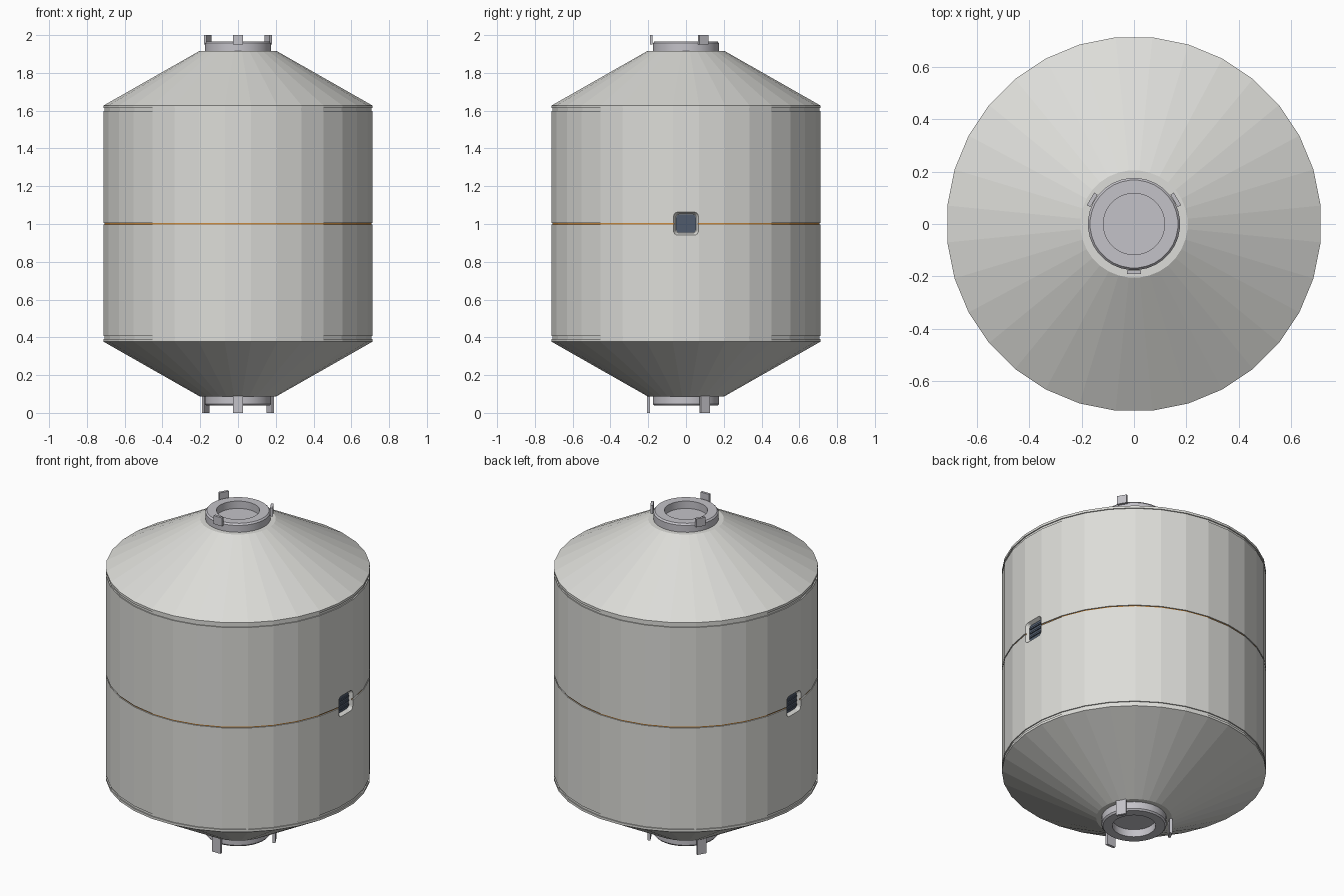
import bpy
import bmesh
import math
from mathutils import Matrix, Vector

if "Cube" in bpy.data.objects:
    bpy.data.objects.remove(bpy.data.objects["Cube"], do_unlink=True)

MID = 1.002      # height of the seam
RADIUS = 0.7155
SIDES = 32
FLAT = RADIUS * math.cos(math.pi / SIDES)


def material(name, rgb):
    mat = bpy.data.materials.new(name)
    mat.use_nodes = True
    mat.diffuse_color = (*rgb, 1)
    mat.node_tree.nodes["Principled BSDF"].inputs["Base Color"].default_value = (*rgb, 1)
    return mat


white = material("warm white", (0.72, 0.72, 0.69))
grey = material("metal grey", (0.55, 0.54, 0.58))
orange = material("seam orange", (0.60, 0.26, 0.05))
slate = material("dark slate", (0.08, 0.105, 0.15))


def finish(name, bm, *mats):
    bmesh.ops.recalc_face_normals(bm, faces=bm.faces)
    mesh = bpy.data.meshes.new(name)
    bm.to_mesh(mesh)
    bm.free()
    for mat in mats:
        mesh.materials.append(mat)
    obj = bpy.data.objects.new(name, mesh)
    bpy.context.collection.objects.link(obj)
    return obj


def lathe(profile):
    """Revolve (radius, height) points around z; the ends lie on the axis."""
    bm = bmesh.new()
    rings = []
    for r, z in profile:
        if r == 0:
            rings.append([bm.verts.new((0, 0, z))] * SIDES)
            continue
        angles = [(i + 0.5) * math.tau / SIDES for i in range(SIDES)]
        rings.append([bm.verts.new((r * math.cos(a), r * math.sin(a), z)) for a in angles])
    for low, high in zip(rings, rings[1:]):
        for i in range(SIDES):
            j = (i + 1) % SIDES
            bm.faces.new(dict.fromkeys((low[i], low[j], high[j], high[i])))
    return bm


def rounded_prism(half_w, half_h, corner, x0, x1, flare=1.0):
    """Rounded rectangle in the yz plane, extruded along x from x0 to x1."""
    bm = bmesh.new()
    loops = []
    for x, scale in ((x0, 1.0), (x1, flare)):
        loop = []
        for k, (sy, sz) in enumerate(((1, 1), (-1, 1), (-1, -1), (1, -1))):
            for step in range(5):
                a = (k + step / 4) * math.pi / 2
                y = sy * (half_w - corner) + corner * math.cos(a)
                z = sz * (half_h - corner) + corner * math.sin(a)
                loop.append(bm.verts.new((x, y * scale, z * scale)))
        loops.append(loop)
    inner, outer = loops
    bm.faces.new(inner[::-1])
    bm.faces.new(outer)
    for i in range(len(inner)):
        j = (i + 1) % len(inner)
        bm.faces.new((inner[i], inner[j], outer[j], outer[i]))
    return bm


def place_side(bm, side):
    bm.transform(Matrix.Translation((0, 0, MID)) @ Matrix.Rotation(0 if side > 0 else math.pi, 4, "Z"))
    return bm


# Tank shell: cones, rim grooves and a coloured seam groove
groove = RADIUS - 0.006
upper = [(groove, 0.004), (RADIUS, 0.004), (RADIUS, 0.596), (groove, 0.596),
         (groove, 0.611), (RADIUS, 0.611), (RADIUS, 0.625), (0.205, 0.914), (0, 0.914)]
profile = [(r, MID - z) for r, z in reversed(upper)] + [(r, MID + z) for r, z in upper]
bm = lathe(profile)
for face in bm.faces:
    if all(abs(v.co.z - MID) < 0.005 for v in face.verts) and abs(face.calc_center_median().z - MID) < 0.001:
        face.material_index = 1
shell = finish("tank_shell", bm, white, orange)

# Side ports: flared recess, dark window and slats
for side, label in ((1, "left"), (-1, "right")):
    depth = FLAT - 0.022
    cutter = finish("port_cutter", place_side(
        rounded_prism(0.054, 0.050, 0.018, depth, FLAT + 0.002, 1.24), side), white)
    cutter.hide_render = True
    cut = shell.modifiers.new("port", "BOOLEAN")
    cut.operation = "DIFFERENCE"
    cut.solver = "EXACT"
    cut.object = cutter
    bpy.context.view_layer.objects.active = shell
    bpy.ops.object.modifier_apply(modifier=cut.name)
    bpy.data.objects.remove(cutter, do_unlink=True)
    finish(label + "_port_window", place_side(
        rounded_prism(0.052, 0.048, 0.017, depth - 0.002, depth + 0.004), side), slate)
    for n in range(3):
        slat = rounded_prism(0.046, 0.005, 0.002, depth + 0.002, depth + 0.010)
        slat.transform(Matrix.Translation((0, 0, (n - 1) * 0.026)))
        finish(f"{label}_port_slat_{n + 1}", place_side(slat, side), slate)

# Docking collars with a recessed centre, and three guide tabs at each end
collar = [(0, 0.905), (0.176, 0.905), (0.176, 0.955), (0.168, 0.964),
          (0.117, 0.964), (0.117, 0.92), (0, 0.92)]
for sign, label, tab_r, tab_low, tab_end in ((1, "top", 0.184, 1.950, 2.0),
                                             (-1, "bottom", 0.198, 0.090, 0.0)):
    ring = finish(label + "_collar", lathe([(r, MID + sign * z) for r, z in collar]), grey)
    bpy.ops.object.select_all(action="DESELECT")
    ring.select_set(True)
    bpy.context.view_layer.objects.active = ring
    bpy.ops.object.shade_smooth_by_angle(angle=math.radians(30))
    for n, degrees in enumerate((-90, 30, 150)):
        bm = bmesh.new()
        bmesh.ops.create_cube(bm, size=1)
        bm.transform(Matrix.Rotation(math.radians(degrees), 4, "Z")
                     @ Matrix.Translation((tab_r, 0, (tab_low + tab_end) / 2))
                     @ Matrix.Diagonal(Vector((0.015, 0.055, abs(tab_end - tab_low), 1))))
        finish(f"{label}_guide_tab_{n + 1}", bm, grey)
